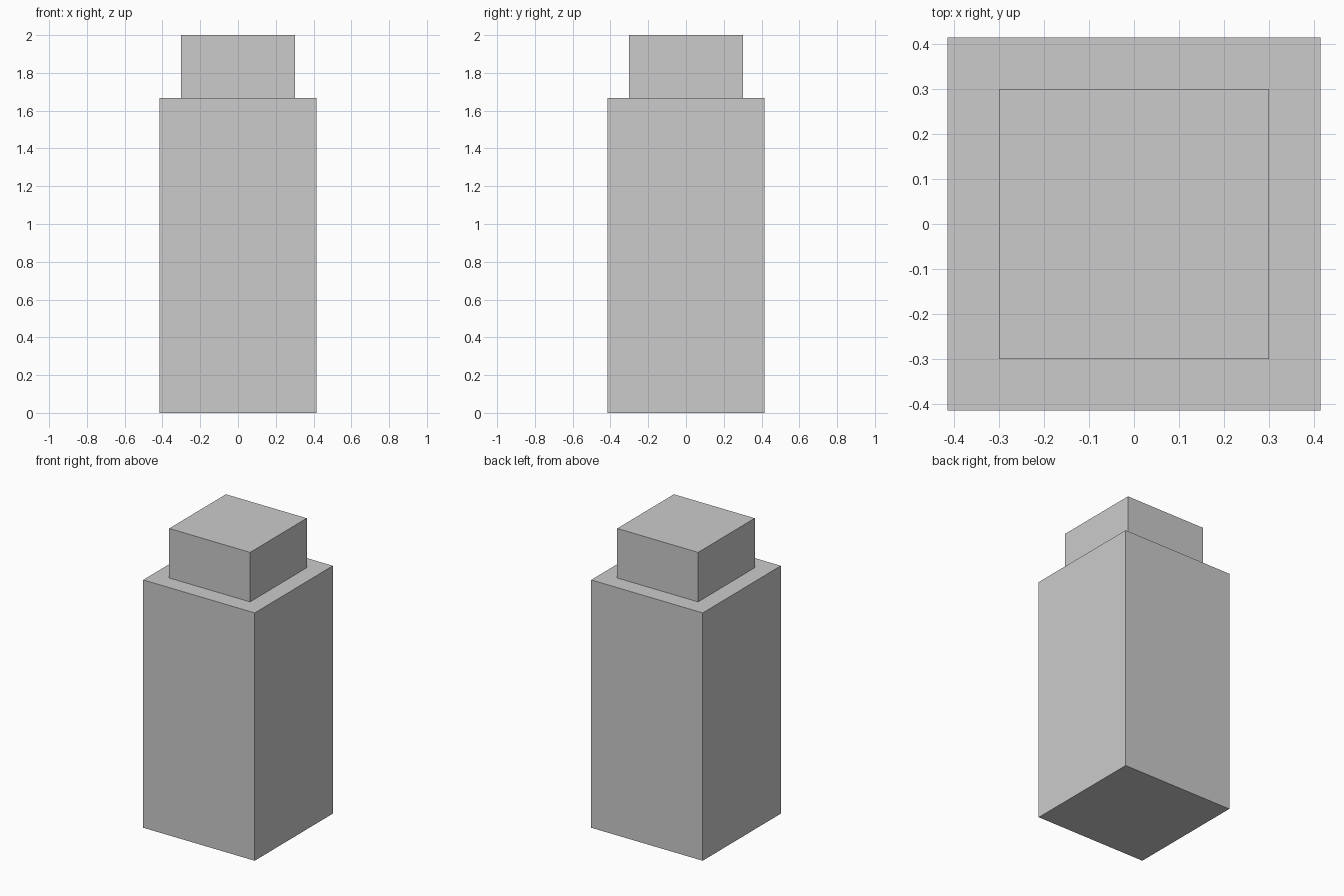
import bpy

if "Cube" in bpy.data.objects:
    bpy.data.objects.remove(bpy.data.objects["Cube"])


def block(name, width, z0, z1):
    """Square block centred on the z axis, spanning z0 to z1."""
    bpy.ops.mesh.primitive_cube_add(size=1, location=(0, 0, (z0 + z1) / 2))
    ob = bpy.context.object
    ob.name = name
    ob.scale = (width, width, z1 - z0)
    bpy.ops.object.transform_apply(location=False, rotation=False, scale=True)
    return ob


# Tall square body
block("body", 0.83, 0.0, 1.667)

# Narrower square cap on top
block("cap", 0.602, 1.667, 2.0)
